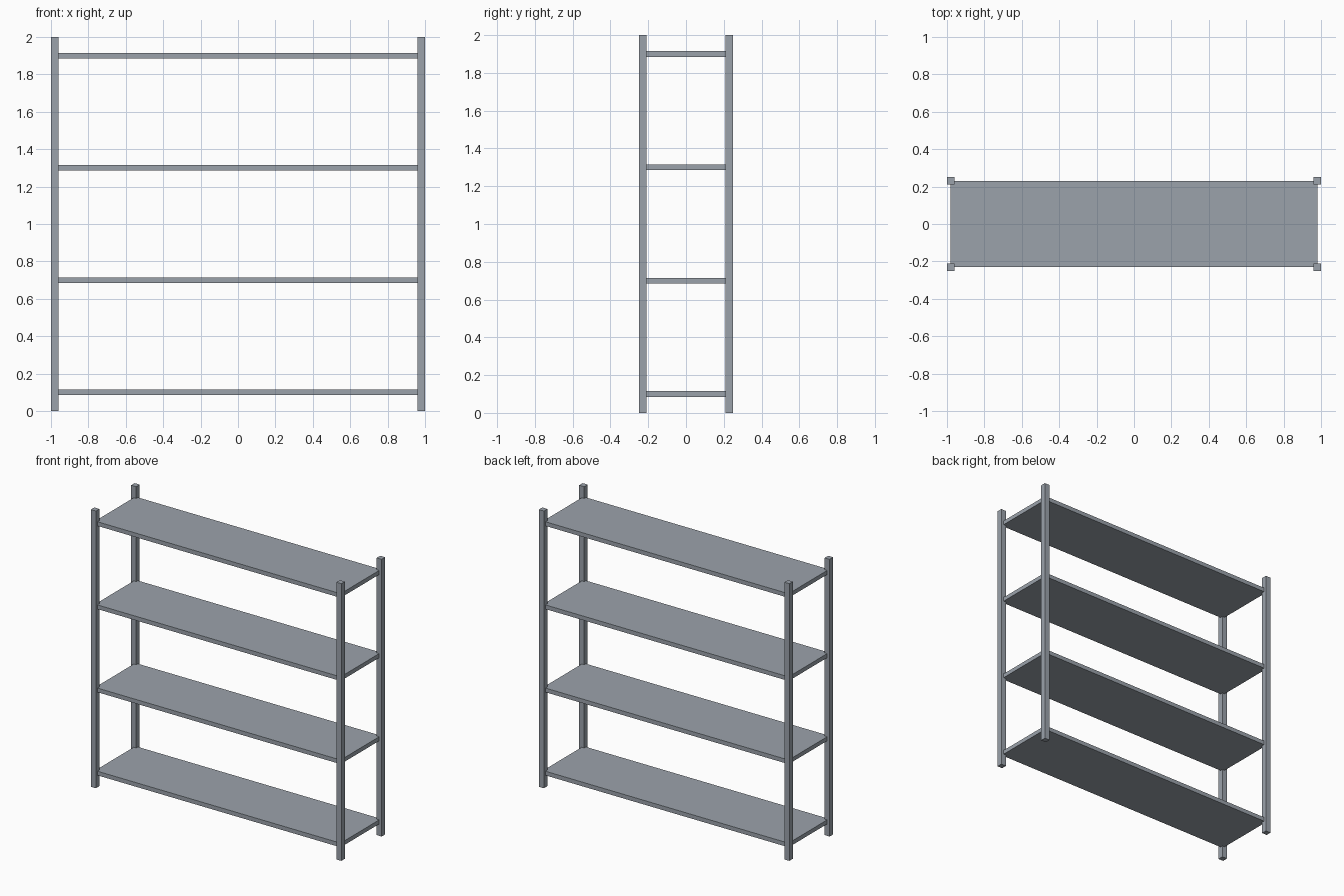
import bpy

if "Cube" in bpy.data.objects:
    bpy.data.objects.remove(bpy.data.objects["Cube"])

# Painted steel, used for the whole rack
steel = bpy.data.materials.new("grey_steel")
steel.diffuse_color = (0.33, 0.365, 0.41, 1)
steel.use_nodes = True
steel.node_tree.nodes["Principled BSDF"].inputs["Base Color"].default_value = steel.diffuse_color


def box(name, size, centre):
    bpy.ops.mesh.primitive_cube_add(size=1, location=centre)
    ob = bpy.context.object
    ob.name = name
    ob.scale = size
    bpy.ops.object.transform_apply(location=False, rotation=False, scale=True)
    ob.data.materials.append(steel)
    return ob


# Four square corner posts
for side, x in (("left", -0.98), ("right", 0.98)):
    for end, y in (("front", -0.23), ("back", 0.23)):
        box(f"{end}_{side}_post", (0.04, 0.04, 2.0), (x, y, 1.0))

# Four shelves, reaching to the post centres
for i in range(4):
    box(f"shelf_{i + 1}", (1.96, 0.46, 0.03), (0, 0, 0.1 + 0.6 * i))
